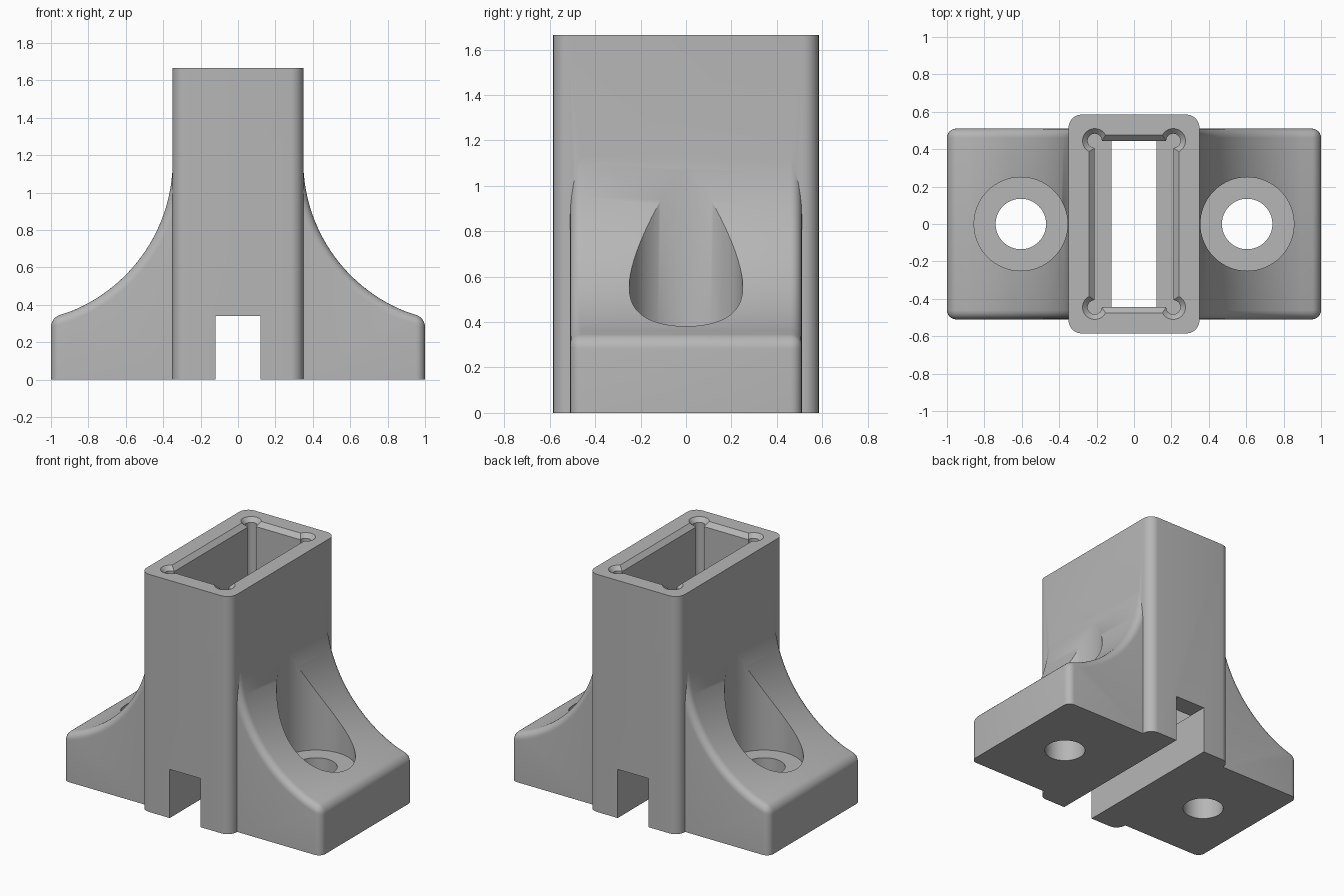
import bpy, bmesh, math

cube = bpy.data.objects.get("Cube")
if cube:
    bpy.data.objects.remove(cube, do_unlink=True)

grey = bpy.data.materials.new("plain grey")
grey.use_nodes = True
colour = (0.47, 0.47, 0.47, 1)
grey.diffuse_color = colour
grey.node_tree.nodes["Principled BSDF"].inputs["Base Color"].default_value = colour

HEIGHT, FOOT_Y, FILLET = 1.665, 0.51, 0.05
HOLE_X, FLOOR_Z, SLOT_Z = 0.605, 0.33, 0.34


def make(name, bm):
    bmesh.ops.recalc_face_normals(bm, faces=bm.faces)
    mesh = bpy.data.meshes.new(name)
    bm.to_mesh(mesh)
    bm.free()
    mesh.materials.append(grey)
    ob = bpy.data.objects.new(name, mesh)
    bpy.context.collection.objects.link(ob)
    return ob


def frustum(name, low, high, z0, z1):
    """Block whose half sizes run from low at z0 to high at z1."""
    bm = bmesh.new()
    bmesh.ops.create_cube(bm, size=2)
    for v in bm.verts:
        half, z = (high, z1) if v.co.z > 0 else (low, z0)
        v.co = (v.co.x * half[0], v.co.y * half[1], z)
    return make(name, bm)


def cone(name, x, y, r0, r1, z0, z1, sides=64):
    bm = bmesh.new()
    bmesh.ops.create_cone(bm, cap_ends=True, segments=sides, radius1=r0, radius2=r1, depth=z1 - z0)
    bmesh.ops.translate(bm, verts=bm.verts, vec=(x, y, (z0 + z1) / 2))
    return make(name, bm)


def combine(ob, other, operation):
    other.hide_render = True
    mod = ob.modifiers.new(operation, 'BOOLEAN')
    mod.operation = operation
    mod.solver = 'EXACT'
    mod.object = other
    bpy.context.view_layer.objects.active = ob
    bpy.ops.object.modifier_apply(modifier=mod.name)
    bpy.data.objects.remove(other, do_unlink=True)


def foot(side):
    """Concave bracket with filleted rims, swept across y."""
    r, top = 0.867, 1.17
    cx = 0.349 + r
    start = math.acos((cx - 1) / r)
    angles = [start] + [math.radians(68) * (1 - i / 28) for i in range(29)]
    arc = [(cx - r * math.cos(a), top - r * math.sin(a)) for a in angles]
    profile = [(0.3, 0), (1, 0)] + arc + [(0.3, top)]
    bm = bmesh.new()
    face = bm.faces.new([bm.verts.new((side * x, -FOOT_Y, z)) for x, z in profile])
    moved = bmesh.ops.extrude_face_region(bm, geom=[face])["geom"]
    bmesh.ops.translate(bm, verts=[v for v in moved if isinstance(v, bmesh.types.BMVert)],
                        vec=(0, 2 * FOOT_Y, 0))
    bmesh.ops.recalc_face_normals(bm, faces=bm.faces)
    rims = []
    for e in bm.edges:
        a, b = (v.co for v in e.verts)
        outer = min(abs(a.x), abs(b.x)) > 0.999
        along = abs(a.y - b.y) < 0.01
        if max(a.z, b.z) > 0.01 and min(abs(a.x), abs(b.x)) > 0.31 and (along or outer):
            rims.append(e)
    bmesh.ops.bevel(bm, geom=rims, offset=FILLET, segments=6, profile=0.5,
                    affect='EDGES', clamp_overlap=True)
    return make("foot", bm)


# Upright socket with rounded vertical corners
socket = frustum("socket_bracket", (0.35, 0.585), (0.35, 0.585), 0, HEIGHT)
bm = bmesh.new()
bm.from_mesh(socket.data)
corners = [e for e in bm.edges if abs(e.verts[0].co.z - e.verts[1].co.z) > 1]
bmesh.ops.bevel(bm, geom=corners, offset=0.07, segments=8, profile=0.5, affect='EDGES')
bm.to_mesh(socket.data)
bm.free()

# Feet with counterbored screw holes
for side in (1, -1):
    combine(socket, foot(side), 'UNION')
for side in (1, -1):
    x = side * HOLE_X
    combine(socket, cone("counterbore", x, 0, 0.25, 0.25, FLOOR_Z, 1.4, 96), 'DIFFERENCE')
    combine(socket, cone("screw_hole", x, 0, 0.135, 0.135, -0.1, 0.5), 'DIFFERENCE')

# Rectangular pocket with a chamfered mouth
pocket, lip = (0.21, 0.445), 0.03
combine(socket, frustum("pocket", pocket, pocket, SLOT_Z, 1.8), 'DIFFERENCE')
wide = [p + lip + 0.01 for p in pocket]
combine(socket, frustum("mouth", pocket, wide, HEIGHT - lip, HEIGHT + 0.01), 'DIFFERENCE')

# Round relief grooves in the pocket corners
for sx in (1, -1):
    for sy in (1, -1):
        x, y = sx * pocket[0], sy * pocket[1]
        combine(socket, cone("groove", x, y, 0.038, 0.038, SLOT_Z, 1.8, 32), 'DIFFERENCE')
        combine(socket, cone("groove_mouth", x, y, 0.036, 0.075, HEIGHT - lip, HEIGHT + 0.01, 32),
                'DIFFERENCE')

# Slot through the base from front to back
combine(socket, frustum("slot", (0.12, 0.8), (0.12, 0.8), -0.1, SLOT_Z + 0.001), 'DIFFERENCE')

bpy.ops.object.select_all(action='DESELECT')
socket.select_set(True)
bpy.context.view_layer.objects.active = socket
bpy.ops.object.shade_smooth_by_angle(angle=math.radians(30))
